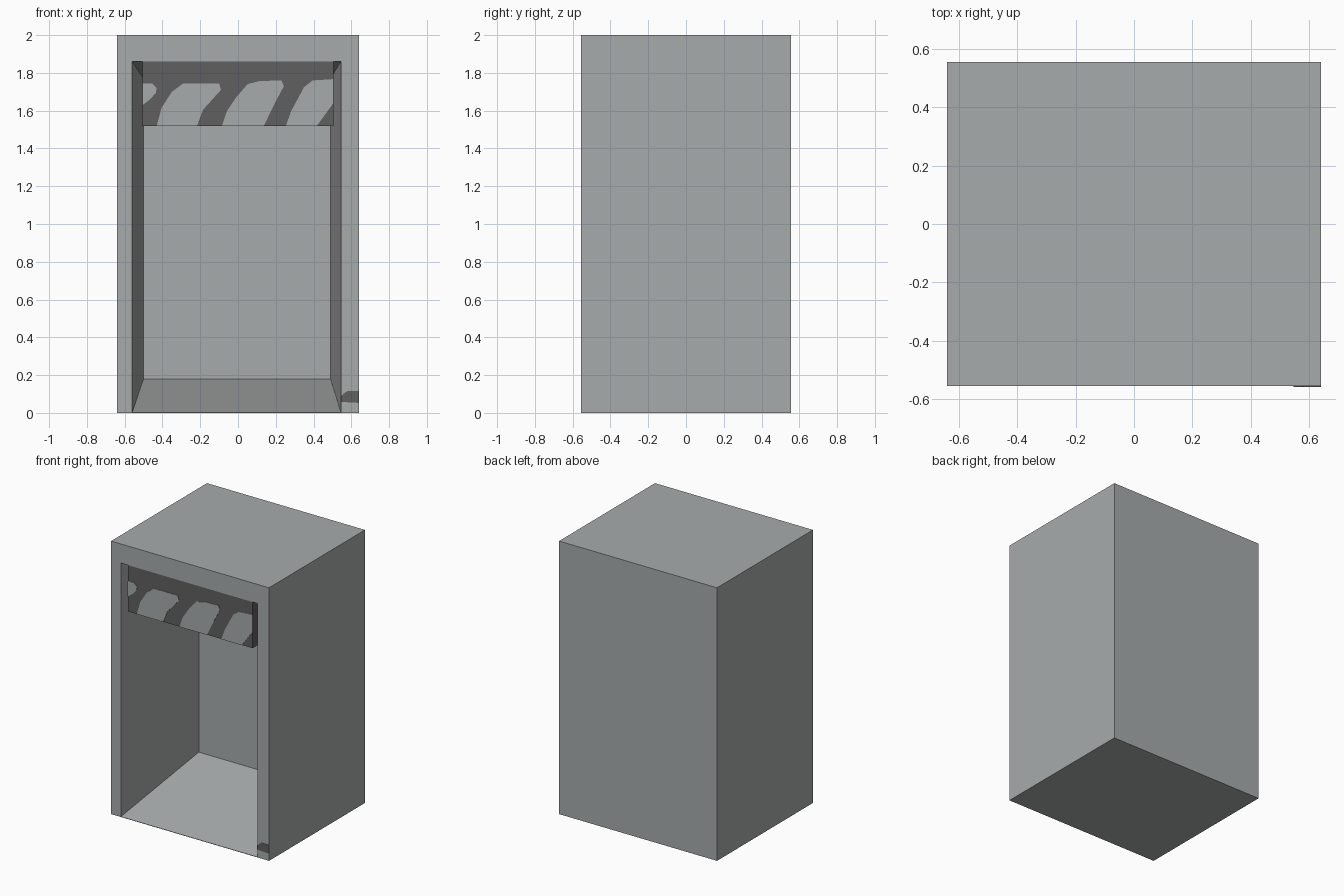
import bpy, bmesh

if "Cube" in bpy.data.objects:
    bpy.data.objects.remove(bpy.data.objects["Cube"])


def material(name, rgb):
    m = bpy.data.materials.new(name)
    m.diffuse_color = (*rgb, 1)
    m.use_nodes = True
    m.node_tree.nodes["Principled BSDF"].inputs["Base Color"].default_value = m.diffuse_color
    return m


GREY = material("light grey", (0.39, 0.41, 0.41))
DARK = material("dark grey", (0.115, 0.115, 0.115))


def finish(name, bm, mat):
    bmesh.ops.recalc_face_normals(bm, faces=bm.faces[:])
    me = bpy.data.meshes.new(name)
    bm.to_mesh(me)
    bm.free()
    me.materials.append(mat)
    ob = bpy.data.objects.new(name, me)
    bpy.context.collection.objects.link(ob)
    return ob


def loft(name, rings, mat):
    """Skin a list of equal point rings and cap both ends."""
    bm = bmesh.new()
    vs = [[bm.verts.new(p) for p in r] for r in rings]
    n = len(vs[0])
    for a, b in zip(vs, vs[1:]):
        for i in range(n):
            j = (i + 1) % n
            bm.faces.new((a[i], a[j], b[j], b[i]))
    bm.faces.new(vs[0])
    bm.faces.new(vs[-1])
    return finish(name, bm, mat)


def rect(x0, x1, z0, z1, y):
    return [(x0, y, z0), (x1, y, z0), (x1, y, z1), (x0, y, z1)]


def front_plate(name, pts, y, mat, t=0.003):
    """Thin painted shape lying on a front-facing surface."""
    return loft(name, [[(x, y - t, z) for x, z in pts],
                       [(x, y, z) for x, z in pts]], mat)


FRONT, BACK = -0.555, 0.555

# Cabinet shell with a tapered niche open to the front
loft("cabinet", [rect(-0.64, 0.64, 0, 2, BACK),
                 rect(-0.64, 0.64, 0, 2, FRONT),
                 rect(-0.56, 0.545, 0.003, 1.86, FRONT),
                 rect(-0.50, 0.49, 0.18, 1.77, 0.26)], GREY)

# Header panel hanging across the top of the opening
SIGN = FRONT + 0.003
loft("header_panel", [rect(-0.505, 0.505, 1.52, 1.86, SIGN),
                      rect(-0.505, 0.505, 1.52, 1.86, SIGN + 0.12)], DARK)

# Slanted light patches painted on the header
patches = [
    [(-.505, 1.745), (-.455, 1.745), (-.43, 1.72), (-.435, 1.695), (-.465, 1.66), (-.505, 1.63)],
    [(-.43, 1.52), (-.405, 1.615), (-.35, 1.70), (-.29, 1.745), (-.10, 1.745),
     (-.09, 1.71), (-.185, 1.605), (-.217, 1.52)],
    [(-.085, 1.52), (-.06, 1.595), (-.01, 1.67), (.05, 1.74), (.115, 1.757),
     (.23, 1.76), (.243, 1.73), (.195, 1.64), (.137, 1.52)],
    [(.254, 1.52), (.28, 1.595), (.35, 1.725), (.395, 1.76), (.505, 1.767),
     (.505, 1.64), (.418, 1.52)],
]
for i, pts in enumerate(patches):
    front_plate(f"header_patch_{i + 1}", pts, SIGN, GREY)

# Small dark mark at the foot of the right jamb
front_plate("jamb_mark", [(.545, .058), (.64, .053), (.64, .117), (.58, .117), (.545, .09)],
            FRONT, DARK, 0.002)
